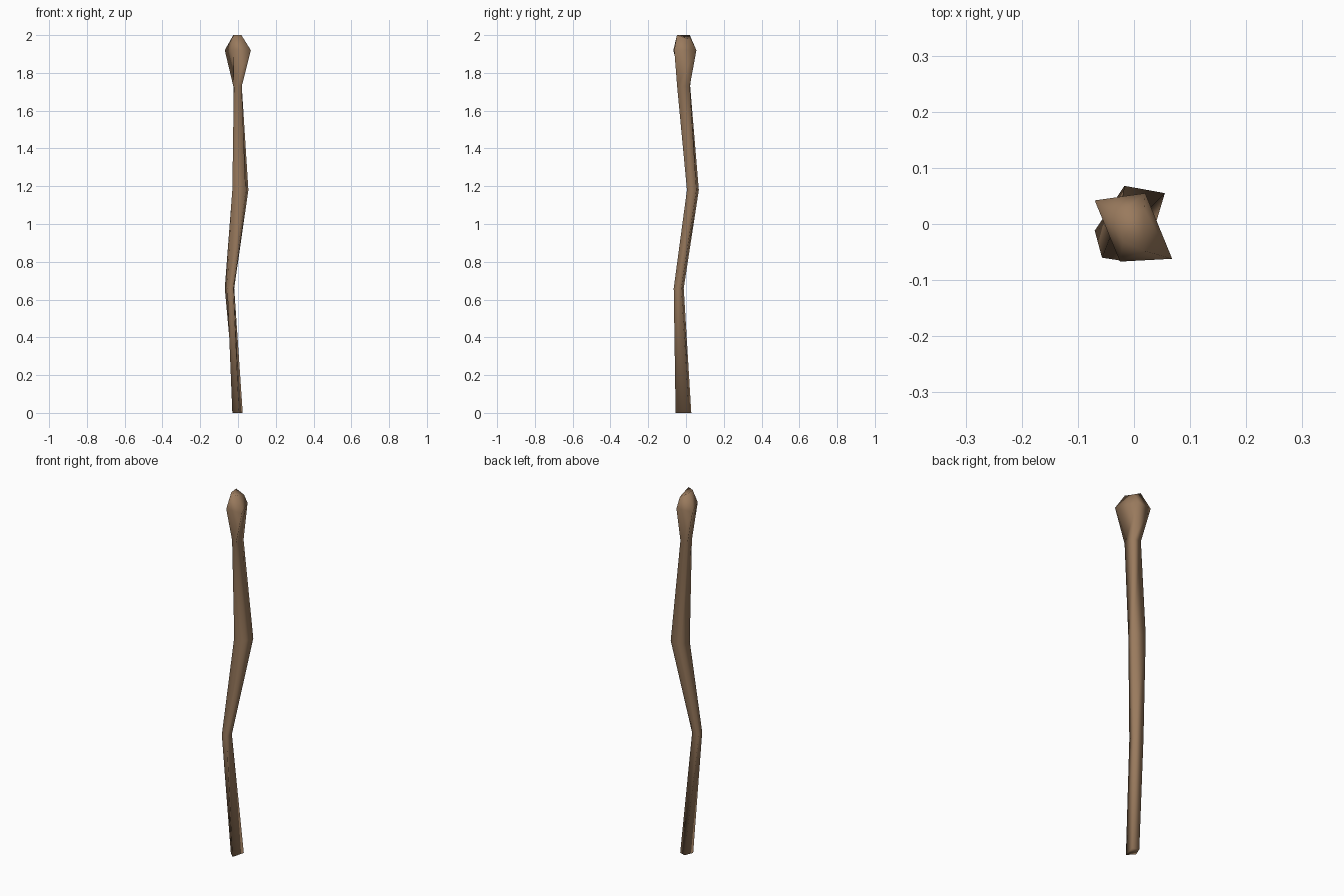
import bpy
import bmesh

if "Cube" in bpy.data.objects:
    bpy.data.objects.remove(bpy.data.objects["Cube"])

# Wood colour
wood = bpy.data.materials.new("brown wood")
wood.diffuse_color = (0.32, 0.195, 0.11, 1)
wood.use_nodes = True
wood.node_tree.nodes["Principled BSDF"].inputs["Base Color"].default_value = wood.diffuse_color

# Four-cornered rings from foot to tip: front-left, front-right, back-right, back-left
rings = [
    (0.00, [(-0.03, -0.02), (0.005, -0.055), (0.025, 0.015), (-0.01, 0.028)]),
    (0.66, [(-0.057, -0.06), (-0.025, -0.065), (-0.02, -0.025), (-0.07, -0.012)]),
    (1.18, [(-0.03, 0.01), (0.04, 0.005), (0.055, 0.055), (-0.017, 0.068)]),
    (1.73, [(-0.022, -0.02), (0.02, -0.047), (0.02, 0.02), (-0.025, 0.022)]),
    (1.92, [(-0.025, -0.067), (0.068, -0.062), (0.02, 0.055), (-0.07, 0.042)]),
    (2.00, [(-0.02, -0.03), (0.018, -0.048), (0.018, 0.027), (-0.025, 0.02)]),
]


def loft(name, sections, material):
    """Skin a closed tube through the sections and cap both ends."""
    bm = bmesh.new()
    loops = [[bm.verts.new((x, y, z)) for x, y in pts] for z, pts in sections]
    for low, high in zip(loops, loops[1:]):
        n = len(low)
        for i in range(n):
            j = (i + 1) % n
            bm.faces.new((low[i], low[j], high[j], high[i]))
    bm.faces.new(loops[0][::-1])
    bm.faces.new(loops[-1])
    # Chipped back-right corner of the tip
    loops[-1][2].co.z -= 0.025
    bmesh.ops.recalc_face_normals(bm, faces=bm.faces[:])
    for f in bm.faces:
        f.smooth = True
    mesh = bpy.data.meshes.new(name)
    bm.to_mesh(mesh)
    bm.free()
    mesh.materials.append(material)
    obj = bpy.data.objects.new(name, mesh)
    bpy.context.collection.objects.link(obj)
    return obj


# Crooked shaft with its swollen head, one continuous piece of wood
loft("wooden_staff", rings, wood)
